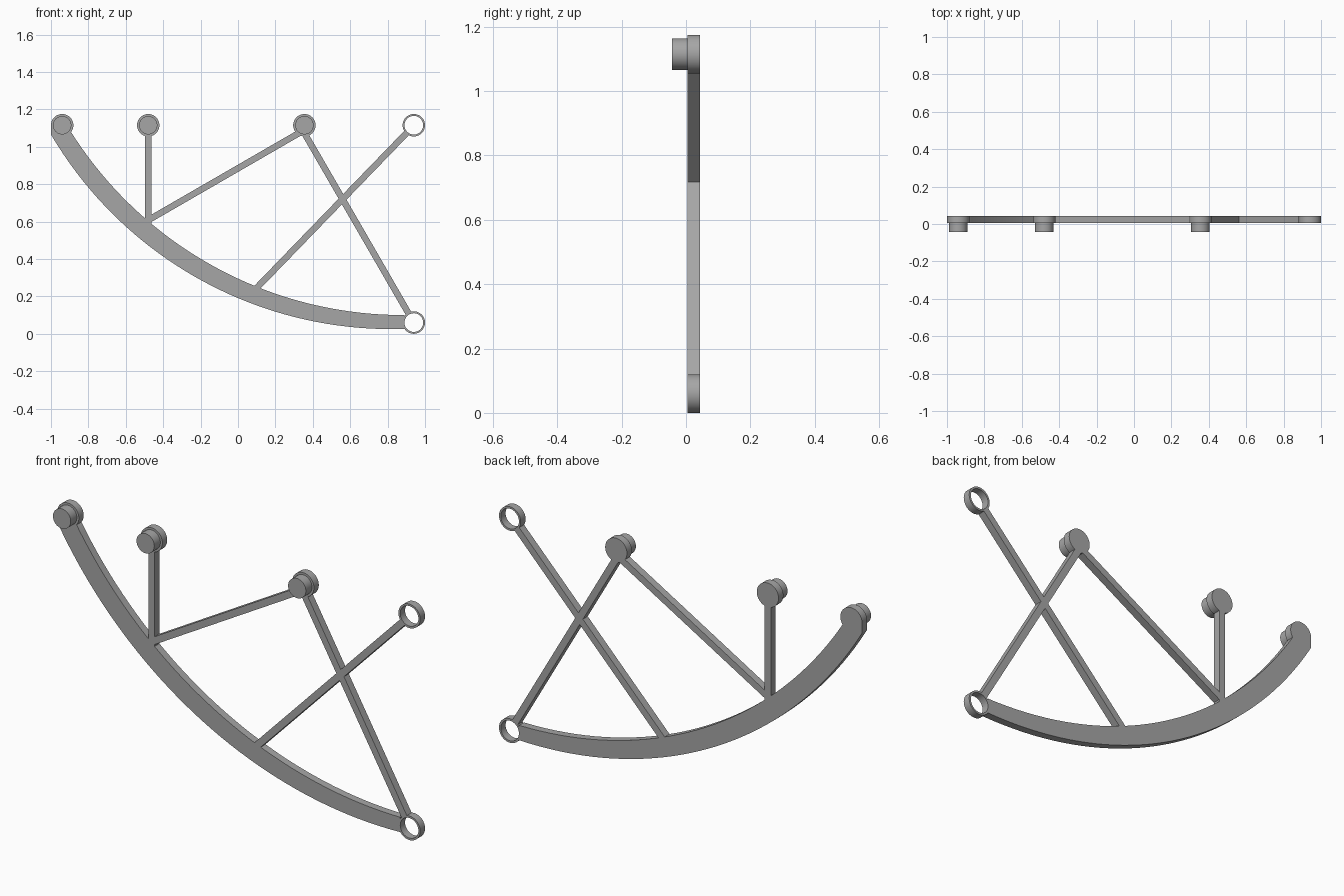
import bpy
import bmesh
from math import sqrt, pi
from mathutils import Vector, Matrix

if "Cube" in bpy.data.objects:
    bpy.data.objects.remove(bpy.data.objects["Cube"], do_unlink=True)

FRONT, BACK, PEG_FRONT = 0.005, 0.043, -0.043
TOP, LOW = 1.115, 0.06
DISC_R, PEG_R, HOLE_R = 0.06, 0.049, 0.05

grey = bpy.data.materials.new("plain grey")
grey.use_nodes = True
grey.diffuse_color = (0.38, 0.38, 0.38, 1)
grey.node_tree.nodes["Principled BSDF"].inputs["Base Color"].default_value = (0.38, 0.38, 0.38, 1)


def finish(name, bm, smooth=True):
    bmesh.ops.recalc_face_normals(bm, faces=bm.faces)
    mesh = bpy.data.meshes.new(name)
    bm.to_mesh(mesh)
    bm.free()
    mesh.materials.append(grey)
    obj = bpy.data.objects.new(name, mesh)
    bpy.context.collection.objects.link(obj)
    if smooth:
        bpy.ops.object.select_all(action='DESELECT')
        obj.select_set(True)
        bpy.context.view_layer.objects.active = obj
        bpy.ops.object.shade_smooth_by_angle(angle=pi / 6)
    return obj


def extrude_back(bm):
    """Thicken flat faces drawn on the front plane."""
    geo = bmesh.ops.extrude_face_region(bm, geom=bm.faces[:], use_keep_orig=True)
    verts = [g for g in geo["geom"] if isinstance(g, bmesh.types.BMVert)]
    bmesh.ops.translate(bm, verts=verts, vec=(0, BACK - FRONT, 0))


def add_cylinder(bm, x, z, radius, y0, y1):
    place = Matrix.Translation((x, (y0 + y1) / 2, z)) @ Matrix.Rotation(pi / 2, 4, 'X')
    bmesh.ops.create_cone(bm, cap_ends=True, segments=48, radius1=radius,
                          radius2=radius, depth=y1 - y0, matrix=place)


def peg(name, x):
    bm = bmesh.new()
    add_cylinder(bm, x, TOP, DISC_R, FRONT, BACK)
    add_cylinder(bm, x, TOP, PEG_R, PEG_FRONT, FRONT)
    finish(name, bm)


def ring(name, x, z):
    bm = bmesh.new()
    loops = []
    for r in (DISC_R, HOLE_R):
        made = bmesh.ops.create_circle(bm, segments=48, radius=r,
                                       matrix=Matrix.Translation((x, FRONT, z)) @ Matrix.Rotation(pi / 2, 4, 'X'))
        loops.append(made["verts"])
    outer, inner = loops
    for i in range(48):
        j = (i + 1) % 48
        bm.faces.new((outer[i], outer[j], inner[j], inner[i]))
    extrude_back(bm)
    finish(name, bm)


def strut(name, start, end, width=0.034):
    a, b = Vector(start), Vector(end)
    d = (b - a).normalized()
    side = Vector((-d.y, d.x)) * width / 2
    bm = bmesh.new()
    corners = (a + side, b + side, b - side, a - side)
    bm.faces.new([bm.verts.new((p.x, FRONT, p.y)) for p in corners])
    extrude_back(bm)
    finish(name, bm, False)


def arc_z(x, cx, cz, r):
    return cz - sqrt(r * r - (x - cx) ** 2)


# Curved beam, slightly wider towards its raised end
pairs = [((-1.0, TOP), (-0.94, TOP))]
STEPS = 40
for i in range(STEPS + 1):
    t = i / STEPS
    t = t * (0.7 + 0.3 * t)
    xo = -1.0 + 1.889 * t
    xi = -0.9 + 1.789 * t
    pairs.append(((xo, arc_z(xo, 0.821, 2.139, 2.114)),
                  (xi, arc_z(xi, 0.884, 2.202, 2.102))))
bm = bmesh.new()
rows = [[bm.verts.new((x, FRONT, z)) for x, z in pair] for pair in pairs]
for p, q in zip(rows, rows[1:]):
    bm.faces.new((p[0], q[0], q[1], p[1]))
extrude_back(bm)
finish("curved_beam", bm)

# Pegs on discs and open rings
for name, x in (("end_peg", -0.94), ("upright_peg", -0.48), ("apex_peg", 0.355)):
    peg(name, x)
ring("upper_ring", 0.94, TOP)
ring("lower_ring", 0.94, LOW)

# Straight struts
strut("upright_strut", (-0.48, 0.57), (-0.48, 1.09))
strut("rising_strut", (-0.5, 0.596), (0.345, 1.084))
strut("falling_strut", (0.345, 1.09), (0.913, 0.107))
strut("cross_strut", (0.085, 0.23), (0.901, 1.073))
